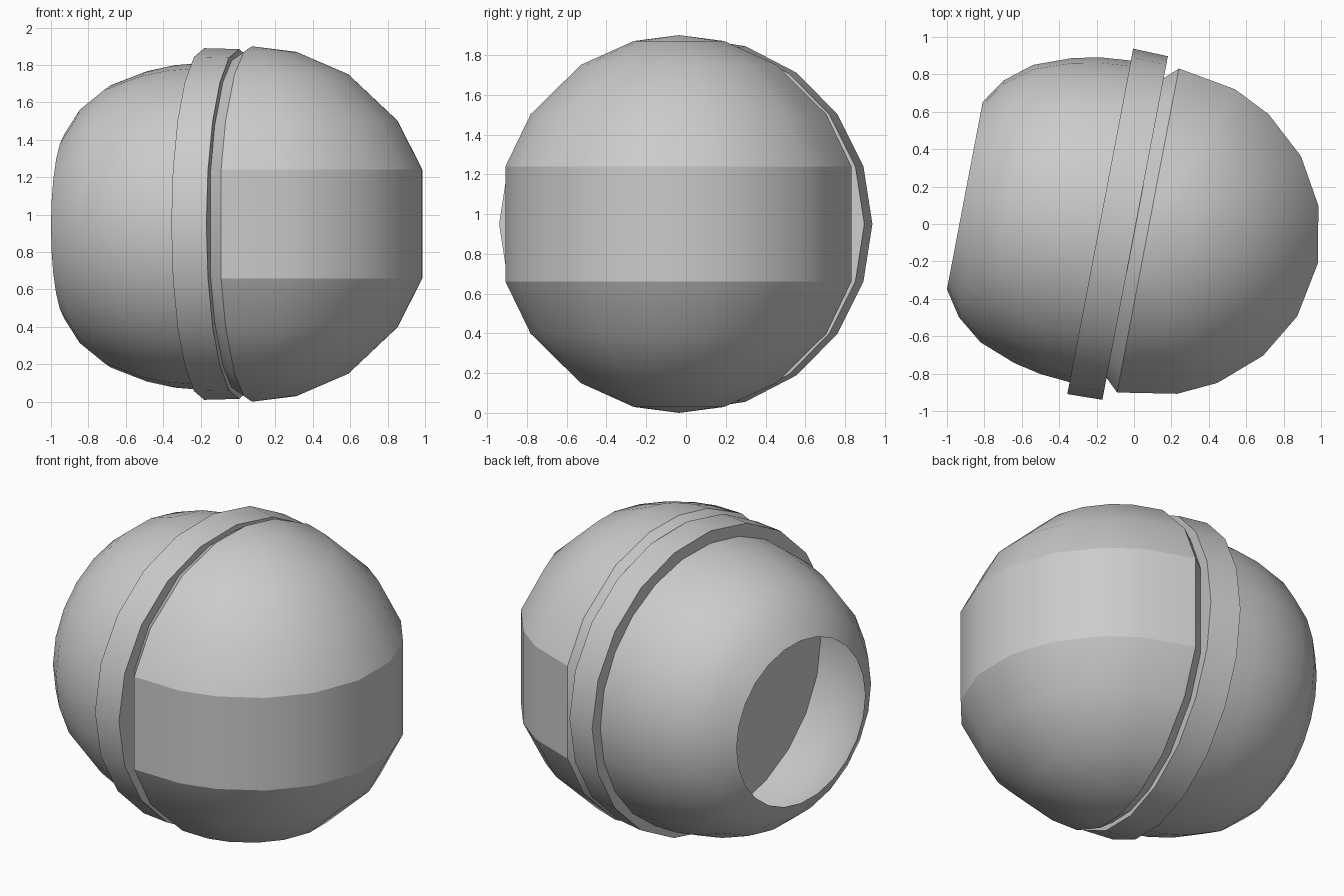
import bpy, bmesh
from math import sin, cos, radians, sqrt, pi

if "Cube" in bpy.data.objects:
    bpy.data.objects.remove(bpy.data.objects["Cube"])

TURN = radians(-10.8)      # the whole ball is turned about z
AXIS_Y = -0.02             # sideways offset of the ball axis


def finish(name, bm, angle):
    bmesh.ops.recalc_face_normals(bm, faces=bm.faces)
    me = bpy.data.meshes.new(name)
    bm.to_mesh(me)
    bm.free()
    ob = bpy.data.objects.new(name, me)
    bpy.context.collection.objects.link(ob)
    ob.rotation_euler.z = TURN
    bpy.ops.object.select_all(action='DESELECT')
    ob.select_set(True)
    bpy.context.view_layer.objects.active = ob
    bpy.ops.object.shade_smooth_by_angle(angle=radians(angle))
    return ob


def bridge(bm, a, b, closed=True):
    n = len(a)
    for i in range(n if closed else n - 1):
        j = (i + 1) % n
        bm.faces.new((a[i], a[j], b[j], b[i]))


def lathe_x(name, profile, z, segments, caps, angle):
    """Turn (x, radius) points around the ball axis."""
    bm = bmesh.new()
    loops = []
    for x, r in profile:
        loops.append([bm.verts.new((x, AXIS_Y + r * cos(2 * pi * i / segments),
                                    z + r * sin(2 * pi * i / segments)))
                      for i in range(segments)])
    for a, b in zip(loops, loops[1:]):
        bridge(bm, a, b)
    if caps:
        bm.faces.new(loops[0])
        bm.faces.new(loops[-1])
    return finish(name, bm, angle)


# Hollow rear shell with a round opening
lathe_x("open_shell",
        [(-0.917, 0.51), (-0.826, 0.645), (-0.688, 0.755), (-0.49, 0.83),
         (-0.34, 0.862), (-0.18, 0.875)], 0.937, 24, False, 30)

# Solid flat ring between the shells
lathe_x("middle_ring", [(-0.18, 0.94), (0.01, 0.935)], 0.95, 20, True, 25)

# Closed half shell: flat upright band, domes above and below
CX, CZ = 0.08, 0.95
RX, RY, RZ = 0.972, 0.926, 0.95
lats = [-75.6, -57.4, -35.5, -17.8, 17.8, 35.5, 57.4, 75.6]
lons = [-90, -70, -56, -38, -20, 0, 20, 38, 56, 70, 90]
bm = bmesh.new()
rows = []
for la in lats:
    c, s = cos(radians(la)), sin(radians(la))
    rows.append([bm.verts.new((CX + RX * c * cos(radians(lo)),
                               AXIS_Y + RY * c * sin(radians(lo)),
                               CZ + RZ * s)) for lo in lons])
for a, b in zip(rows, rows[1:]):
    bridge(bm, a, b, closed=False)
bottom = bm.verts.new((CX, AXIS_Y, CZ - RZ))
top = bm.verts.new((CX, AXIS_Y, CZ + RZ))
for row, pole in ((rows[0], bottom), (rows[-1], top)):
    for p, q in zip(row, row[1:]):
        bm.faces.new((p, q, pole))

# Bevelled neck leading from the half shell to the ring
rim = ([bottom] + [r[0] for r in rows] + [top] + [r[-1] for r in reversed(rows)])
neck = [bm.verts.new((0.01, AXIS_Y + (v.co.y - AXIS_Y) * 0.925,
                      CZ + (v.co.z - CZ) * 0.95)) for v in rim]
bridge(bm, rim, neck)
bm.faces.new(neck)
finish("banded_half_shell", bm, 24)
